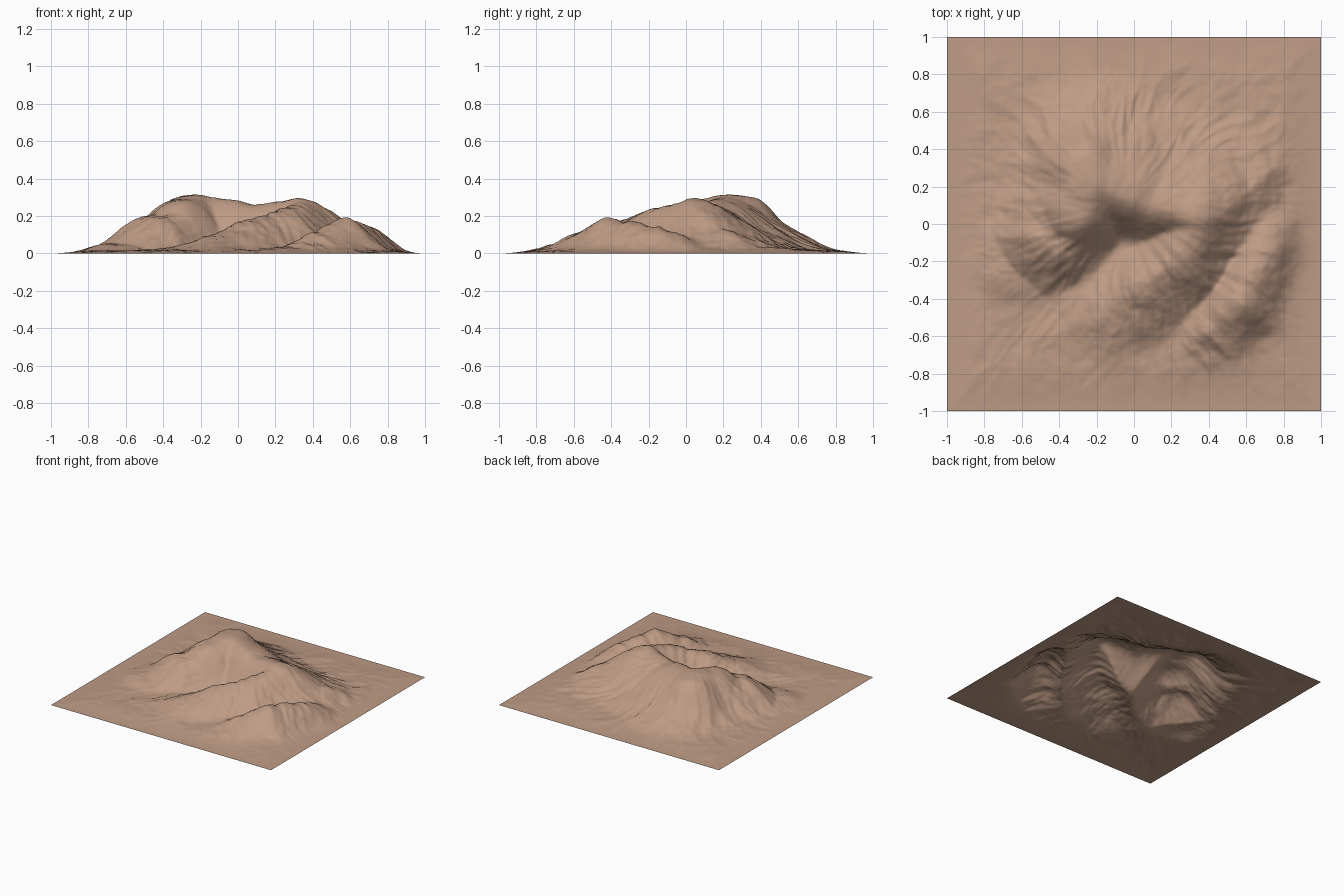
import bpy, bmesh, math
from mathutils import Vector, noise

cube = bpy.data.objects.get("Cube")
if cube:
    bpy.data.objects.remove(cube, do_unlink=True)

SIZE, CELLS = 2.0, 200

# Crest lines (x, y, height), slope width on their left and right, roundness
RIDGES = [
    # broad main summit and its south-west arm
    ([(-.25, .3, .31), (-.24, .2, .315), (-.29, .08, .295), (-.42, -.07, .205),
      (-.6, -.2, .06)], .23, .28, 2.8),
    # saddle to the second summit
    ([(-.24, .24, .31), (-.12, .19, .305), (0, .15, .29), (.1, .1, .265),
      (.33, .05, .295)], .36, .21, 2),
    # second summit, falling away north-east
    ([(.33, .05, .295), (.45, .06, .24), (.6, .18, .13), (.8, .36, .04)], .28, .18, 2),
    # long south-west arm of the second summit
    ([(.36, .03, .28), (.24, -.17, .245), (.06, -.32, .18), (-.12, -.46, .1),
      (-.34, -.58, .03)], .25, .19, 2),
    # front foothill
    ([(.85, .06, .04), (.71, -.09, .13), (.63, -.27, .17), (.56, -.41, .195),
      (.44, -.54, .12), (.29, -.7, .04)], .19, .155, 2),
]


def smoothstep(t):
    t = max(0.0, min(1.0, t))
    return t * t * (3 - 2 * t)


def smooth_max(a, b, k=0.03):
    h = max(k - abs(a - b), 0.0) / k
    return max(a, b) + h * h * k / 4


def ridge_height(p, crest, left, right, roundness):
    """Bell-shaped slope on either side of a crest line."""
    best = 0.0
    for a, b in zip(crest, crest[1:]):
        start, along = Vector(a[:2]), Vector(b[:2]) - Vector(a[:2])
        t = max(0.0, min(1.0, (p - start).dot(along) / along.length_squared))
        away = p - start - along * t
        d = away.length
        side = (along.x * away.y - along.y * away.x) / (along.length * d + 1e-9)
        width = (left + right) / 2 + side * (left - right) / 2
        crest_z = a[2] + (b[2] - a[2]) * t
        best = max(best, crest_z * math.exp(-(d / width) ** roundness))
    return best


def gullies(p):
    """Spurs and ravines running outward from the middle of the massif."""
    q = p - Vector((-.05, .08))
    bend = noise.noise(Vector((p.x * 3, p.y * 3, 4)))
    angle = math.atan2(q.y, q.x) + .12 * bend
    around = Vector((math.cos(angle), math.sin(angle), 0))
    total = 0.0
    for freq, amp in ((4, .5), (9, .4), (17, .18)):
        n = noise.noise(around * freq + Vector((0, 0, q.length * freq * .5)))
        total += amp * (.5 - 2 * abs(n))
    return total * smoothstep((q.length - .08) / .4)


def terrain(x, y):
    p = Vector((x, y))
    # slight warp makes the crest lines wander
    warp = noise.noise_vector(Vector((x * 5, y * 5, 1)))
    w = p + Vector((warp.x, warp.y)) * .02
    z = 0.0
    for ridge in RIDGES:
        z = smooth_max(z, ridge_height(w, *ridge))
    z = max(0.0, z - .006)
    u = min(1.0, z / .32)
    slope = math.sqrt(u) * (1.1 - u)
    z += .045 * slope * gullies(p)
    z += .018 * slope * noise.fractal(Vector((x * 8, y * 8, 7)), .8, 2.0, 4)
    border = smoothstep((1 - max(abs(x), abs(y))) / .25)
    return max(0.0, z) * border


# Mountain sheet
bm = bmesh.new()
bmesh.ops.create_grid(bm, x_segments=CELLS, y_segments=CELLS, size=SIZE / 2)
for v in bm.verts:
    v.co.z = terrain(v.co.x, v.co.y)
for f in bm.faces:
    f.smooth = True
mesh = bpy.data.meshes.new("mountain_terrain")
bm.to_mesh(mesh)
bm.free()
mountain = bpy.data.objects.new("mountain_terrain", mesh)
bpy.context.collection.objects.link(mountain)

# Bare earth colour
earth = bpy.data.materials.new("tan_earth")
earth.use_nodes = True
colour = (.52, .33, .235, 1)
earth.diffuse_color = colour
shader = earth.node_tree.nodes["Principled BSDF"]
shader.inputs["Base Color"].default_value = colour
shader.inputs["Roughness"].default_value = .9
mesh.materials.append(earth)
